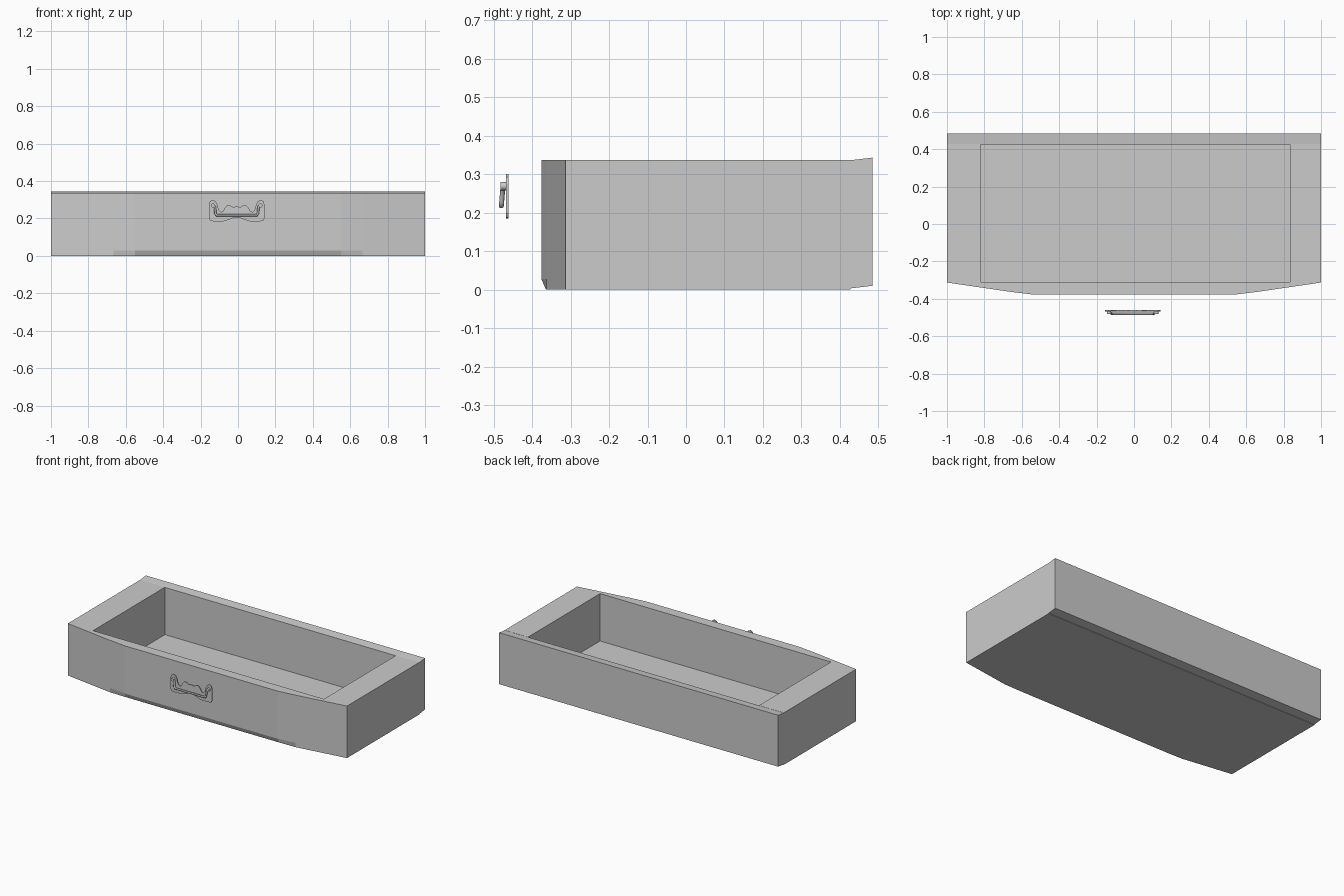
import bpy, bmesh
from math import pi

if "Cube" in bpy.data.objects:
    bpy.data.objects.remove(bpy.data.objects["Cube"])


def add_mesh(name, bm):
    bmesh.ops.recalc_face_normals(bm, faces=bm.faces[:])
    me = bpy.data.meshes.new(name)
    bm.to_mesh(me)
    bm.free()
    ob = bpy.data.objects.new(name, me)
    bpy.context.collection.objects.link(ob)
    return ob


def loft(name, rings):
    """Closed solid through rings with equal point counts."""
    bm = bmesh.new()
    loops = [[bm.verts.new(p) for p in r] for r in rings]
    n = len(loops[0])
    bm.faces.new(loops[0])
    bm.faces.new(loops[-1])
    for a, b in zip(loops, loops[1:]):
        for i in range(n):
            j = (i + 1) % n
            bm.faces.new((a[i], a[j], b[j], b[i]))
    return add_mesh(name, bm)


def box(name, x0, x1, y0, y1, z0, z1):
    r = [(x0, y0), (x1, y0), (x1, y1), (x0, y1)]
    return loft(name, [[(x, y, z) for x, y in r] for z in (z0, z1)])


# drawer body: bowed front, undercut along the lower front edge
half = [(0.55, -0.376), (0.665, -0.362), (1.0, -0.313), (1.0, 0.427)]
outline = half + [(-x, y) for x, y in reversed(half)]
lower = [(x, max(y, -0.364)) for x, y in outline]
body = loft("drawer_body", [
    [(x, y, 0.0) for x, y in lower],
    [(x, y, 0.028) for x, y in outline],
    [(x, y, 0.337) for x, y in outline]])

# hollow it out, open at the back
cutter = box("cavity_cutter", -0.822, 0.833, -0.31, 0.6, 0.03, 0.6)
cutter.hide_render = True
mod = body.modifiers.new("cavity", 'BOOLEAN')
mod.operation = 'DIFFERENCE'
mod.solver = 'EXACT'
mod.object = cutter
bpy.context.view_layer.objects.active = body
body.select_set(True)
bpy.ops.object.modifier_apply(modifier=mod.name)
bpy.data.objects.remove(cutter)

# back board, leaning slightly upward
loft("back_board", [[(x, 0.426, 0.003), (x, 0.485, 0.010),
                     (x, 0.485, 0.343), (x, 0.426, 0.336)] for x in (-1.0, 1.0)])

# handle back plate: scalloped mirrored profile
CX = -0.007
prof = [(0, .264), (.02, .261), (.035, .270), (.05, .272), (.062, .258), (.074, .238),
        (.086, .235), (.096, .246), (.103, .272), (.113, .292), (.13, .300), (.143, .292),
        (.148, .275), (.148, .2), (.142, .188), (.125, .185), (.07, .185), (.04, .194),
        (.018, .203), (0, .205)]
full = prof + [(-x, z) for x, z in reversed(prof[1:-1])]
loft("handle_plate", [[(CX + x, y, z) for x, z in full] for y in (-0.468, -0.461)])

# handle bail: bent rod hanging from two posts
bail_half = [(.127, -.474, .268), (.116, -.476, .262), (.114, -.479, .228), (.107, -.480, .217)]
path = bail_half + [(-x, y, z) for x, y, z in reversed(bail_half)]
cu = bpy.data.curves.new("handle_bail", 'CURVE')
cu.dimensions = '3D'
cu.bevel_depth = 0.0065
cu.bevel_resolution = 2
cu.use_fill_caps = True
sp = cu.splines.new('POLY')
sp.points.add(len(path) - 1)
for p, (x, y, z) in zip(sp.points, path):
    p.co = (CX + x, y, z, 1)
bail = bpy.data.objects.new("handle_bail", cu)
bpy.context.collection.objects.link(bail)

# round posts holding the bail
for side, s in (("left", -1), ("right", 1)):
    bpy.ops.mesh.primitive_cylinder_add(vertices=16, radius=0.011, depth=0.016,
                                        location=(CX + s * 0.127, -0.474, 0.269),
                                        rotation=(pi / 2, 0, 0))
    post = bpy.context.object
    post.name = "handle_post_" + side
    bpy.ops.object.shade_smooth_by_angle()
